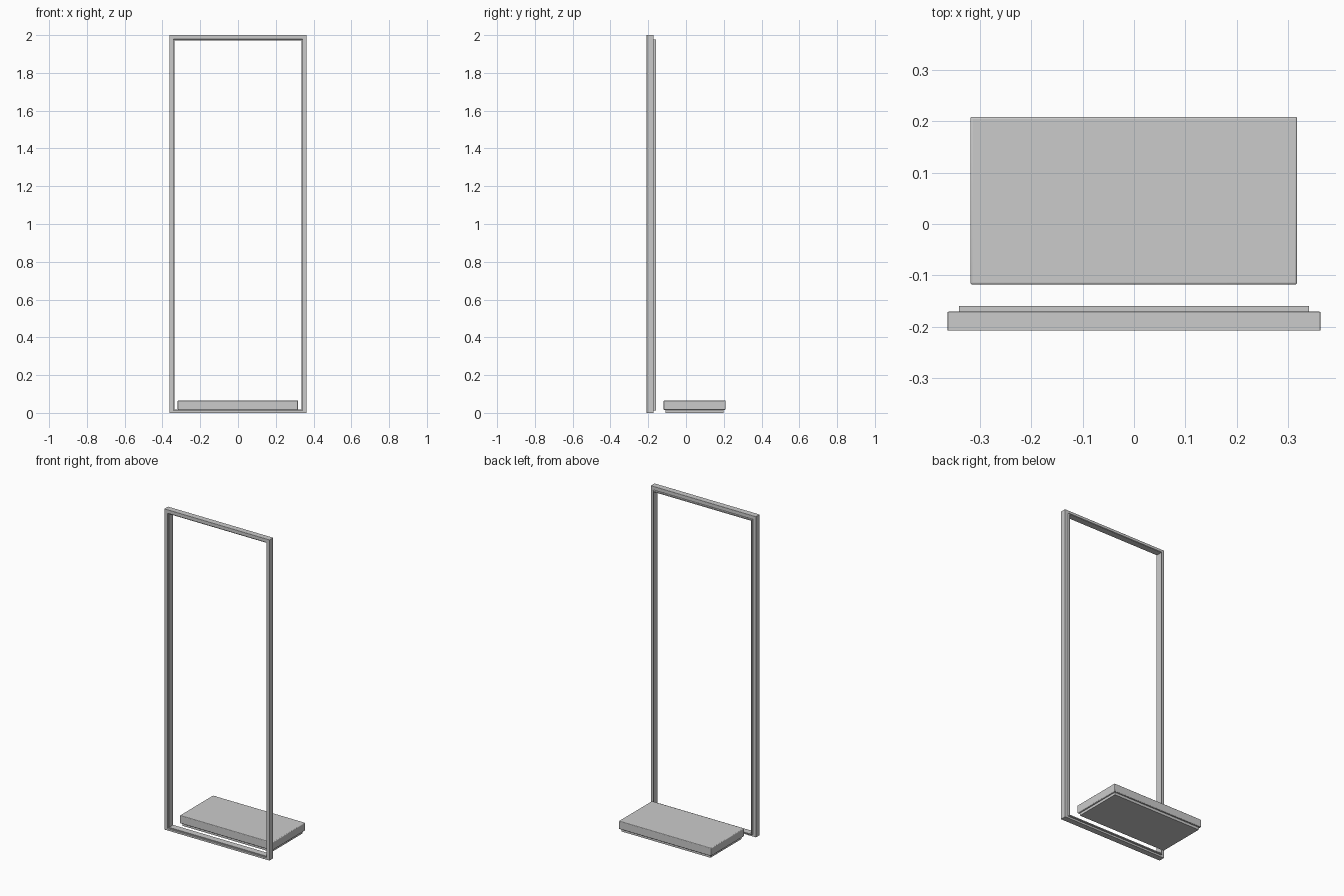
import bpy, bmesh

if "Cube" in bpy.data.objects:
    bpy.data.objects.remove(bpy.data.objects["Cube"])

grey = bpy.data.materials.new("light_grey")
grey.diffuse_color = (0.6, 0.6, 0.6, 1)
grey.use_nodes = True
grey.node_tree.nodes["Principled BSDF"].inputs["Base Color"].default_value = grey.diffuse_color


def finish(name, bm, bevel):
    bmesh.ops.recalc_face_normals(bm, faces=bm.faces)
    mesh = bpy.data.meshes.new(name)
    bm.to_mesh(mesh)
    bm.free()
    mesh.materials.append(grey)
    ob = bpy.data.objects.new(name, mesh)
    bpy.context.collection.objects.link(ob)
    if bevel:
        mod = ob.modifiers.new("soft_edges", "BEVEL")
        mod.width = bevel
        mod.segments = 3
    return ob


def box(name, x0, x1, y0, y1, z0, z1, bevel):
    bm = bmesh.new()
    bmesh.ops.create_cube(bm, size=1)
    for v in bm.verts:
        v.co = (x1 if v.co.x > 0 else x0,
                y1 if v.co.y > 0 else y0,
                z1 if v.co.z > 0 else z0)
    return finish(name, bm, bevel)


def ring(name, outer, inner, y0, y1, bevel):
    """Rectangular frame; outer and inner are (half width, bottom, top)."""
    bm = bmesh.new()
    loops = []
    for y in (y0, y1):
        for w, b, t in (outer, inner):
            loops.append([bm.verts.new((x, y, z)) for x, z in
                          ((-w, b), (w, b), (w, t), (-w, t))])
    fo, fi, bo, bi = loops
    for a, b in ((fo, fi), (fi, bi), (bi, bo), (bo, fo)):
        for i in range(4):
            j = (i + 1) % 4
            bm.faces.new((a[i], a[j], b[j], b[i]))
    return finish(name, bm, bevel)


# Upright frame with a thinner lip behind it
ring("outer_frame", (0.363, 0, 2.0), (0.341, 0.012, 1.978), -0.208, -0.171, 0.001)
ring("rear_lip", (0.341, 0.012, 1.978), (0.335, 0.018, 1.972), -0.208 + 0.008, -0.16, 0)

# Low platform: rounded slab on a slightly inset base
box("platform_slab", -0.319, 0.318, -0.118, 0.209, 0.016, 0.066, 0.004)
box("platform_base", -0.308, 0.307, -0.108, 0.199, 0.0, 0.016, 0)

for ob in bpy.context.collection.objects:
    ob.select_set(True)
    bpy.context.view_layer.objects.active = ob
bpy.ops.object.shade_smooth_by_angle()
